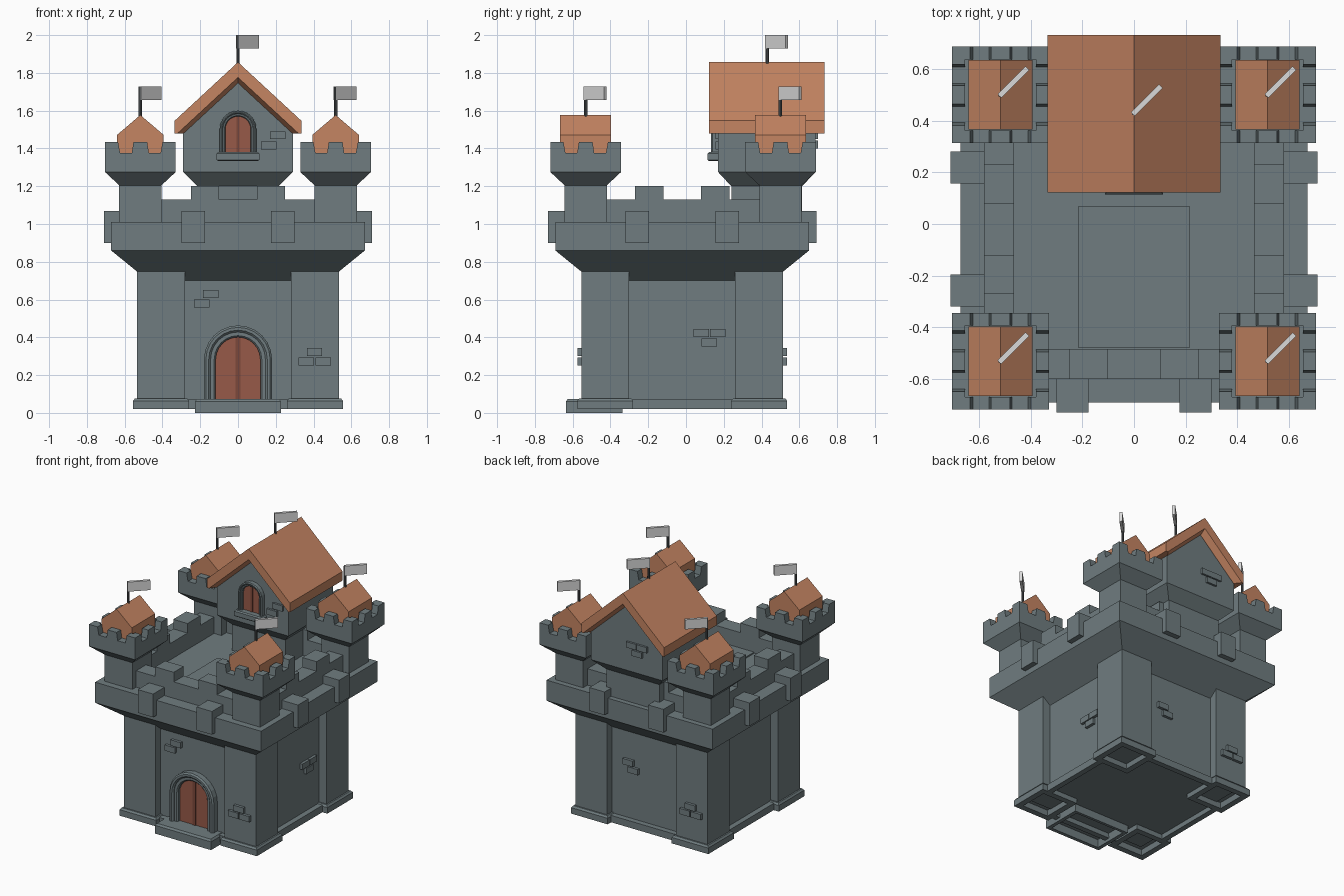
import bpy, bmesh, math

if "Cube" in bpy.data.objects:
    bpy.data.objects.remove(bpy.data.objects["Cube"])

def material(name, r, g, b):
    m = bpy.data.materials.new(name)
    m.diffuse_color = (r, g, b, 1)
    m.use_nodes = True
    m.node_tree.nodes["Principled BSDF"].inputs["Base Color"].default_value = m.diffuse_color
    return m

STONE = material("grey stone", .160, .203, .214)
ROOF = material("orange roof", .555, .232, .122)
DOOR = material("red wood", .31, .102, .065)
DARK = material("dark red wood", .20, .065, .043)
FLAG = material("light grey cloth", .70, .70, .70)
POLE = material("dark pole", .085, .095, .10)
CY = -.02   # y centre of the keep

def loft(bm, sections):
    rings = [[bm.verts.new(p) for p in s] for s in sections]
    n = len(rings[0])
    for a, b in zip(rings, rings[1:]):
        for i in range(n):
            j = (i + 1) % n
            bm.faces.new((a[i], a[j], b[j], b[i]))
    bm.faces.new(rings[0])
    bm.faces.new(rings[-1])

def rect(x0, x1, y0, y1, z):
    return [(x0, y0, z), (x1, y0, z), (x1, y1, z), (x0, y1, z)]

def square(cx, cy, h, z):
    return rect(cx - h, cx + h, cy - h, cy + h, z)

def box(bm, x0, x1, y0, y1, z0, z1):
    loft(bm, [rect(x0, x1, y0, y1, z0), rect(x0, x1, y0, y1, z1)])

def prism_y(bm, pts, y0, y1):
    loft(bm, [[(x, y, z) for x, z in pts] for y in (y0, y1)])

def make(name, mat, build):
    bm = bmesh.new()
    build(bm)
    bmesh.ops.recalc_face_normals(bm, faces=bm.faces)
    me = bpy.data.meshes.new(name)
    bm.to_mesh(me)
    bm.free()
    me.materials.append(mat)
    ob = bpy.data.objects.new(name, me)
    bpy.context.collection.objects.link(ob)
    return ob

def boxes(name, mat, items):
    return make(name, mat, lambda bm: [box(bm, *i) for i in items])

def arch(r, z0, zs, n=12):
    arc = [(r * math.cos(math.pi * i / n), zs + r * math.sin(math.pi * i / n)) for i in range(n + 1)]
    return [(r, z0)] + arc + [(-r, z0)]

# Arched frame whose front edges are chamfered by c
def arch_ring(bm, ro, ri, z0, zs, y0, y1, c):
    def section(o, i, y):
        return [(x, y, z) for x, z in arch(o, z0, zs) + arch(i, z0, zs)[::-1]]
    loft(bm, [section(ro - c, ri + c, y0), section(ro, ri, y0 + c), section(ro, ri, y1)])

# Keep: recessed wall flaring into the corbel and band
make("keep_walls", STONE, lambda bm: loft(bm, [
    square(0, CY, .475, .055), square(0, CY, .475, .70),
    square(0, CY, .672, .86), square(0, CY, .672, 1.01)]))

# Corner piers and their plinths with hollow bottoms
for sx in (-1, 1):
    for sy in (-1, 1):
        px, py = sx * .4075, CY + sy * .4075
        tag = ("left" if sx < 0 else "right") + ("_front" if sy < 0 else "_back")
        make("pier_" + tag, STONE, lambda bm: loft(bm, [
            square(px, py, .127, .065), square(px, py, .127, .76)]))
        make("plinth_" + tag, STONE, lambda bm: loft(bm, [
            square(px, py, .10, .06), square(px, py, .105, .02), square(px, py, .148, .02),
            square(px, py, .148, .064), square(px, py, .138, .077)]))

# Wall plinths between piers
boxes("wall_plinth", STONE, [(-.27, .27, CY + s * .495 - .02, CY + s * .495 + .02, .02, .07) for s in (-1, 1)]
      + [(s * .495 - .02, s * .495 + .02, CY - .27, CY + .27, .02, .07) for s in (-1, 1)])

# Inner parapet with merlons, on all four sides
def parapet(bm):
    for s in (-1, 1):
        a, b = sorted((s * .465, s * .58))
        for u0, u1, z in ((-.42, -.25, 1.13), (-.25, -.10, 1.20), (-.10, .10, 1.13), (.10, .25, 1.20), (.25, .42, 1.13)):
            box(bm, u0, u1, CY + a, CY + b, 1.0, z)
            box(bm, a, b, CY + u0, CY + u1, 1.0, z)
make("parapet", STONE, parapet)

# Blocks hung over the outer band
def band_blocks(bm):
    for s in (-1, 1):
        a, b = sorted((s * .58, s * .71))
        for c in (-.238, .238):
            box(bm, c - .062, c + .062, CY + a, CY + b, .90, 1.07)
            box(bm, a, b, CY + c - .062, CY + c + .062, .90, 1.07)
make("band_blocks", STONE, band_blocks)
boxes("roof_walk", STONE, [(-.215, .215, -.48, .07, 1.0, 1.02)])

# Flag: thin pole and a cloth turned 45 degrees
def flag(tag, x, y, z0, z1):
    def pole(bm):
        ring = [(x + .009 * math.cos(i * math.pi / 4), y + .009 * math.sin(i * math.pi / 4)) for i in range(8)]
        loft(bm, [[(a, b, z) for a, b in ring] for z in (z0 - .04, z1 - .002)])
    make("flag_pole_" + tag, POLE, pole)
    d, t, e = .104, .007, .004
    base = [(x - e - t, y - e + t), (x - e + t, y - e - t), (x + d + t, y + d - t), (x + d - t, y + d + t)]
    make("flag_cloth_" + tag, FLAG, lambda bm: loft(bm, [[(a, b, z) for a, b in base] for z in (z1 - .07, z1)]))

# Corner turrets
def turret(tag, x, y):
    make("turret_" + tag, STONE, lambda bm: loft(bm, [
        square(x, y, .112, 1.0), square(x, y, .112, 1.205),
        square(x, y, .187, 1.275), square(x, y, .187, 1.377)]))

    # slightly tapered merlons: L-shaped corners and one in the middle of each side
    def merlons(bm):
        o, i = .187, .138
        for sx in (-1, 1):
            for sy in (-1, 1):
                loft(bm, [[(x + sx * u, y + sy * v, z) for u, v in
                           [(o, o), (o, c), (i, c), (i, i), (c, i), (c, o)]]
                          for z, c in ((1.37, .106), (1.435, .118))])
        for s in (-1, 1):
            a, b = sorted((s * i, s * o))
            loft(bm, [rect(x - w, x + w, y + a, y + b, z) for z, w in ((1.37, .046), (1.435, .036))])
            loft(bm, [rect(x + a, x + b, y - w, y + w, z) for z, w in ((1.37, .046), (1.435, .036))])
    make("turret_merlons_" + tag, STONE, merlons)
    make("turret_roof_" + tag, ROOF, lambda bm: prism_y(bm, [
        (x - .123, 1.37), (x - .123, 1.472), (x, 1.577), (x + .123, 1.472), (x + .123, 1.37)], y - .135, y + .135))
    flag(tag, x, y, 1.577, 1.727)

for tag, x, y in (("left_front", -.517, -.531), ("right_front", .517, -.531),
                  ("left_back", -.517, .5), ("right_back", .517, .5)):
    turret(tag, x, y)

# Gabled tower at the back
make("gable_tower_base", STONE, lambda bm: loft(bm, [
    rect(-.215, .215, .24, .615, 1.0), rect(-.215, .215, .24, .615, 1.2), rect(-.29, .29, .17, .685, 1.275)]))
make("gable_tower_walls", STONE, lambda bm: prism_y(bm, [
    (-.29, 1.275), (-.29, 1.485), (0, 1.755), (.29, 1.485), (.29, 1.275)], .17, .685))

def roof_section(i, y):
    pts = [(-.335, 1.48), (-.335, 1.547), (0, 1.857), (.335, 1.547), (.335, 1.48),
           (i, 1.48), (0, 1.48 + .925 * i), (-i, 1.48)]
    return [(a, y, b) for a, b in pts]
make("gable_roof", ROOF, lambda bm: loft(bm, [
    roof_section(.32, .122), roof_section(.288, .165), roof_section(.288, .69), roof_section(.32, .732)]))
flag("gable", 0, .43, 1.857, 2.0)

# Doorway, with a step that is hollow underneath
make("door_frame", STONE, lambda bm: (arch_ring(bm, .18, .145, .07, .283, -.545, -.48, .01),
                                      arch_ring(bm, .155, .118, .07, .283, -.53, -.48, .008)))
make("door", DOOR, lambda bm: prism_y(bm, arch(.122, .06, .283), -.505, -.48))
boxes("door_seam", DARK, [(-.012, .012, -.511, -.50, .07, .398)])
make("door_step", STONE, lambda bm: loft(bm, [
    rect(-.195, .195, -.605, -.36, .055), rect(-.20, .20, -.61, -.355, 0), rect(-.227, .227, -.636, -.335, 0),
    rect(-.227, .227, -.636, -.335, .06), rect(-.217, .217, -.626, -.345, .074)]))

# Tower window
make("window_frame", STONE, lambda bm: (arch_ring(bm, .097, .08, 1.37, 1.503, .133, .18, .006),
                                        arch_ring(bm, .084, .067, 1.37, 1.503, .143, .18, .005)))
make("window_shutters", DOOR, lambda bm: prism_y(bm, arch(.069, 1.37, 1.503), .16, .18))
boxes("window_seam", DARK, [(-.008, .008, .155, .17, 1.37, 1.57)])
make("window_sill", STONE, lambda bm: loft(bm, [
    rect(-.105, .105, .122, .18, 1.333), rect(-.113, .113, .114, .18, 1.34),
    rect(-.113, .113, .114, .18, 1.372), rect(-.105, .105, .122, .18, 1.38)]))

# Raised bricks
def bricks(name, y0, y1, spots):
    boxes(name, STONE, [(x - .041, x + .041, y0, y1, z - .021, z + .021) for x, z in spots])

bricks("front_wall_bricks", -.515, -.485, [(-.145, .63), (-.192, .58)])
bricks("front_pier_bricks", -.575, -.54, [(.405, .322), (.361, .272), (.452, .272)])
bricks("back_wall_bricks", .445, .475, [(.14, .48), (.10, .43)])
bricks("back_pier_bricks", .50, .535, [(-.405, .322), (-.361, .272), (-.452, .272)])
bricks("gable_front_bricks", .155, .18, [(.21, 1.47), (.163, 1.416)])
bricks("gable_back_bricks", .675, .70, [(-.045, 1.47), (-.13, 1.47), (-.09, 1.42)])
boxes("right_wall_bricks", STONE, [(.465, .495, y - .041, y + .041, z - .021, z + .021)
                                   for y, z in ((.08, .422), (.167, .422), (.124, .373))])
